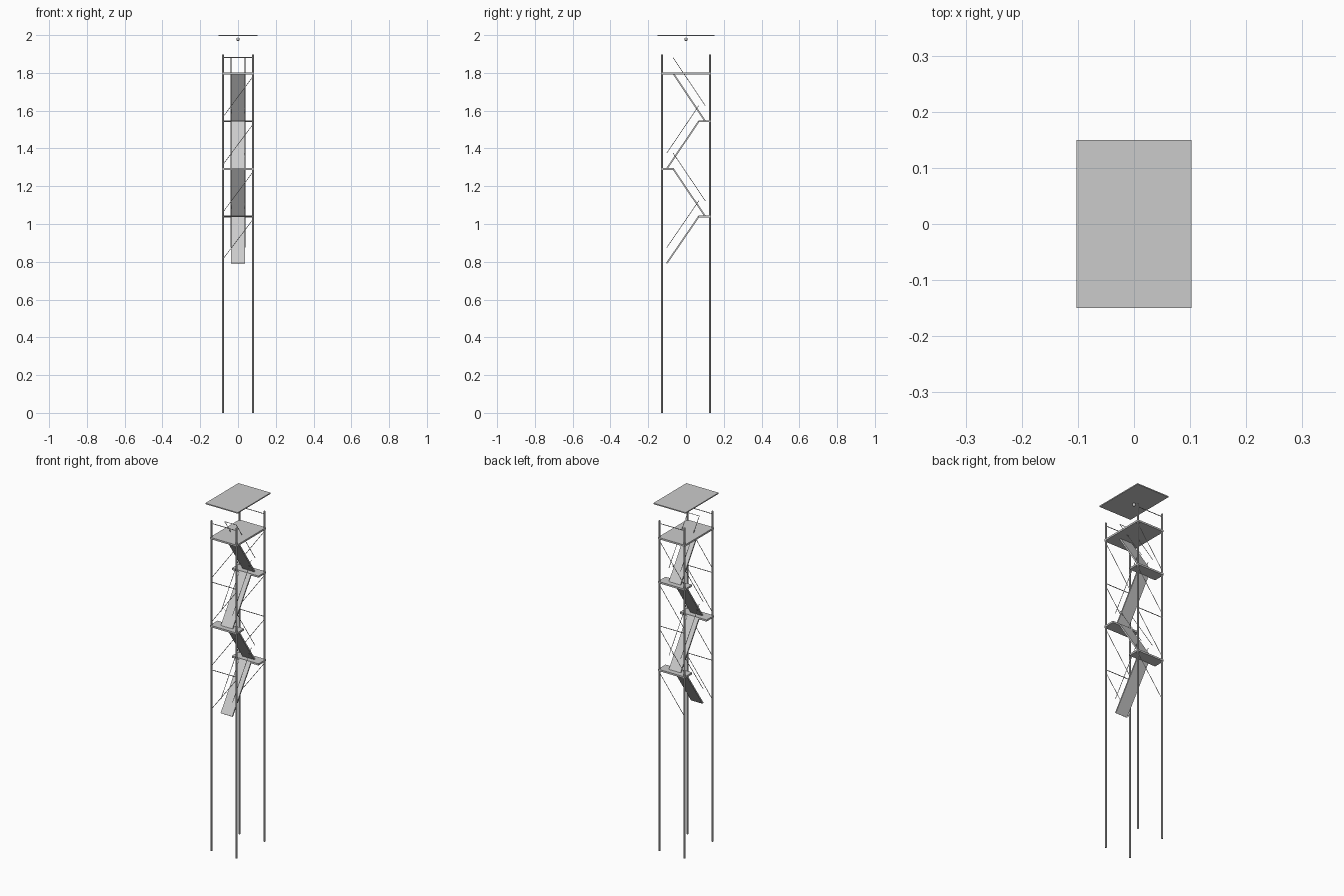
import bpy
from mathutils import Vector

cube = bpy.data.objects.get("Cube")
if cube:
    bpy.data.objects.remove(cube, do_unlink=True)

steel = bpy.data.materials.new("light_grey_steel")
steel.use_nodes = True
grey = (0.6, 0.6, 0.6, 1)
steel.diffuse_color = grey
steel.node_tree.nodes["Principled BSDF"].inputs["Base Color"].default_value = grey

PX, PY = 0.08, 0.127          # leg positions
LEVELS = [0.792, 1.04, 1.292, 1.544, 1.797]
RAMP_W = 0.037                # half width of a ramp


def finish(name):
    obj = bpy.context.object
    obj.name = name
    obj.data.materials.append(steel)
    return obj


def box(name, centre, size):
    bpy.ops.mesh.primitive_cube_add(size=1, location=centre)
    obj = finish(name)
    obj.scale = size
    return obj


def rod(name, a, b, radius):
    a, b = Vector(a), Vector(b)
    bpy.ops.mesh.primitive_cylinder_add(vertices=8, radius=radius, depth=(b - a).length,
                                        location=(a + b) / 2)
    obj = finish(name)
    obj.rotation_euler = (b - a).to_track_quat('Z', 'Y').to_euler()
    bpy.ops.object.shade_smooth_by_angle()


# Four tall legs
for sx in (-1, 1):
    for sy in (-1, 1):
        rod("leg", (sx * PX, sy * PY, 0), (sx * PX, sy * PY, 1.897), 0.005)

# Roof with a lamp below it, and the top platform
box("roof", (0, 0, 1.997), (0.205, 0.3, 0.006))
bpy.ops.mesh.primitive_uv_sphere_add(segments=16, ring_count=8, radius=0.009,
                                     location=(0, 0, 1.978))
finish("lamp")
bpy.ops.object.shade_smooth_by_angle()
box("top_platform", (0, 0, LEVELS[-1]), (0.17, 0.266, 0.01))

# Landings alternate between back and front, with a tie bar on the opposite face
for i, z in enumerate(LEVELS[1:-1]):
    side = 1 if i % 2 == 0 else -1
    box("landing", (0, side * 0.099, z), (0.17, 0.068, 0.01))
    rod("tie_bar", (-PX, -side * PY, z), (PX, -side * PY, z), 0.002)

# Zigzag ramps with a handrail along each edge
for i, (low, high) in enumerate(zip(LEVELS, LEVELS[1:])):
    side = 1 if i % 2 == 0 else -1
    a, b = Vector((0, -side * 0.102, low)), Vector((0, side * 0.068, high))
    ramp = box("ramp", (a + b) / 2, (2 * RAMP_W, (b - a).length, 0.008))
    ramp.rotation_euler.x = side * (b - a).angle(Vector((0, side, 0)))
    for sx in (-1, 1):
        offset = Vector((sx * RAMP_W, 0, 0.083))
        rod("handrail", a + offset, b + offset, 0.0015)

# Bar joining the upper ends of the last pair of handrails
rod("handrail_end_bar", (-RAMP_W, -0.068, 1.88), (RAMP_W, -0.068, 1.88), 0.0015)

# Diagonal braces and top guard rails on the front and back faces
for y in (-PY, PY):
    for low, high in zip(LEVELS, LEVELS[1:]):
        rod("diagonal_brace", (-PX, y, low + 0.022), (PX, y, high - 0.015), 0.0015)
    rod("guard_rail", (-PX, y, 1.881), (PX, y, 1.881), 0.002)
